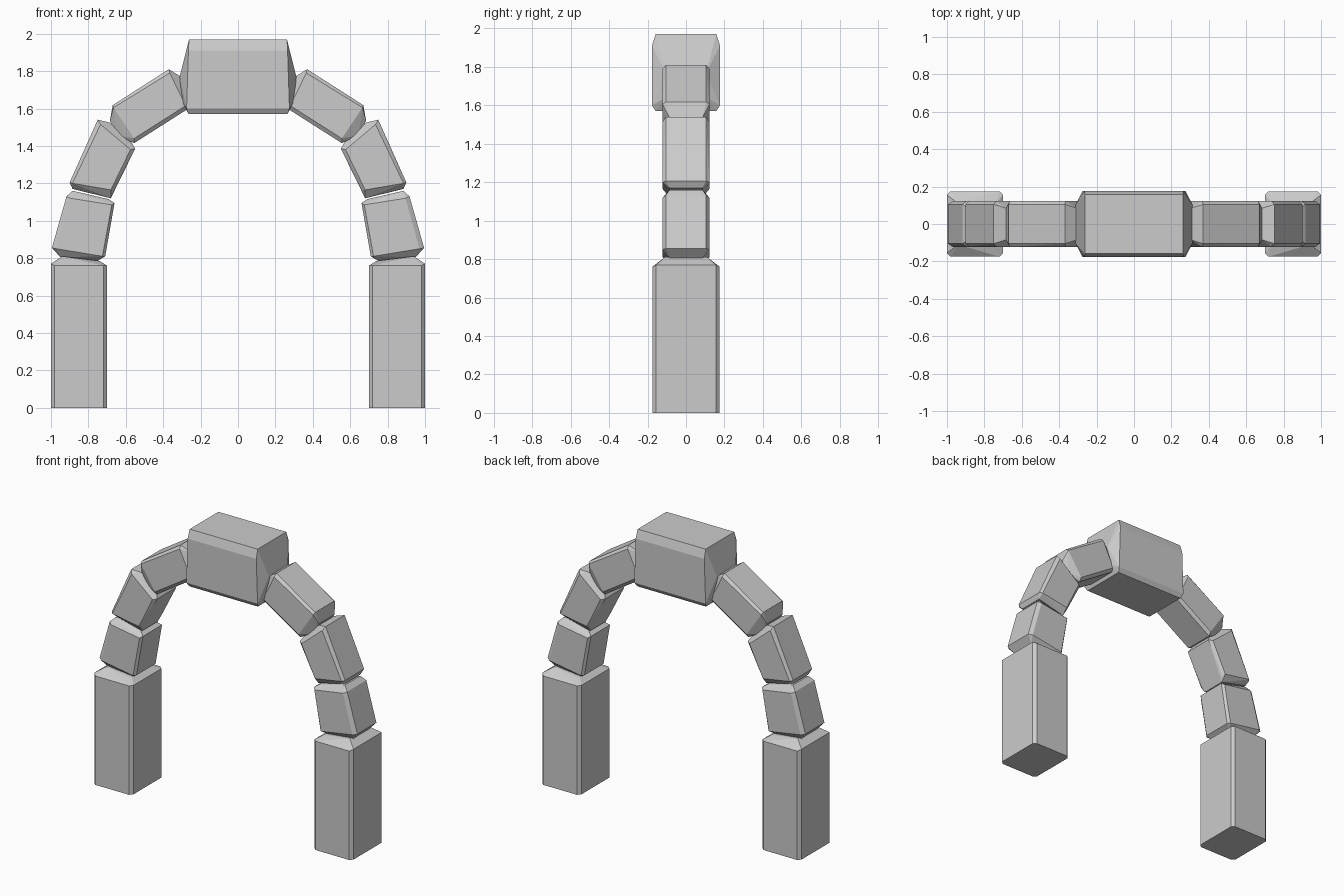
import bpy, bmesh, math


def stone(name, face, rim, ends, depths, side=1):
    """Chamfered stone: hull of front/back faces, the outer rim and the narrowed ends."""
    bm = bmesh.new()
    for outline, d in zip((face, rim, ends), depths):
        for x, z in outline:
            for y in (-d, d):
                bm.verts.new((side * x, y, z))
    res = bmesh.ops.convex_hull(bm, input=bm.verts[:])
    junk = {g for g in res["geom_interior"] + res["geom_unused"]
            if isinstance(g, bmesh.types.BMVert) and g.is_valid}
    bmesh.ops.delete(bm, geom=list(junk), context='VERTS')
    bmesh.ops.dissolve_limit(bm, angle_limit=math.radians(3),
                             verts=bm.verts[:], edges=bm.edges[:])
    bmesh.ops.recalc_face_normals(bm, faces=bm.faces[:])
    mesh = bpy.data.meshes.new(name)
    bm.to_mesh(mesh)
    bm.free()
    obj = bpy.data.objects.new(name, mesh)
    bpy.context.collection.objects.link(obj)
    return obj


THICK = (0.175, 0.155, 0.11)
THIN = (0.122, 0.105, 0.085)

for label, s in (("right", 1), ("left", -1)):
    # Tall base pillar with tapered top
    stone(f"pillar_{label}",
          [(0.72, 0), (0.98, 0), (0.98, 0.76), (0.72, 0.76)],
          [(0.70, 0), (1.0, 0), (1.0, 0.77), (0.70, 0.76)],
          [(0.74, 0.785), (0.94, 0.81)], THICK, s)
    # Three arch stones, from the pillar upward
    stone(f"lower_arch_stone_{label}",
          [(0.675, 1.085), (0.895, 1.12), (0.97, 0.85), (0.725, 0.81)],
          [(0.66, 1.095), (0.917, 1.13), (0.995, 0.855), (0.71, 0.81)],
          [(0.69, 1.115), (0.885, 1.16), (0.95, 0.805), (0.75, 0.785)], THIN, s)
    stone(f"middle_arch_stone_{label}",
          [(0.735, 1.515), (0.885, 1.20), (0.68, 1.165), (0.575, 1.38)],
          [(0.75, 1.54), (0.90, 1.205), (0.665, 1.16), (0.55, 1.385)],
          [(0.685, 1.525), (0.57, 1.42), (0.885, 1.17), (0.68, 1.12)], THIN, s)
    stone(f"upper_arch_stone_{label}",
          [(0.365, 1.79), (0.665, 1.605), (0.555, 1.44), (0.28, 1.615)],
          [(0.37, 1.81), (0.67, 1.618), (0.555, 1.415), (0.272, 1.595)],
          [(0.305, 1.77), (0.268, 1.63), (0.685, 1.535), (0.645, 1.455)], THIN, s)

# Wide keystone at the crown
stone("keystone",
      [(-0.265, 1.91), (0.265, 1.91), (0.275, 1.60), (-0.275, 1.60)],
      [(-0.262, 1.97), (0.262, 1.97), (0.265, 1.57), (-0.265, 1.57)],
      [(-0.312, 1.77), (0.312, 1.77), (0.30, 1.64), (-0.30, 1.64)],
      (0.177, 0.158, 0.105))
